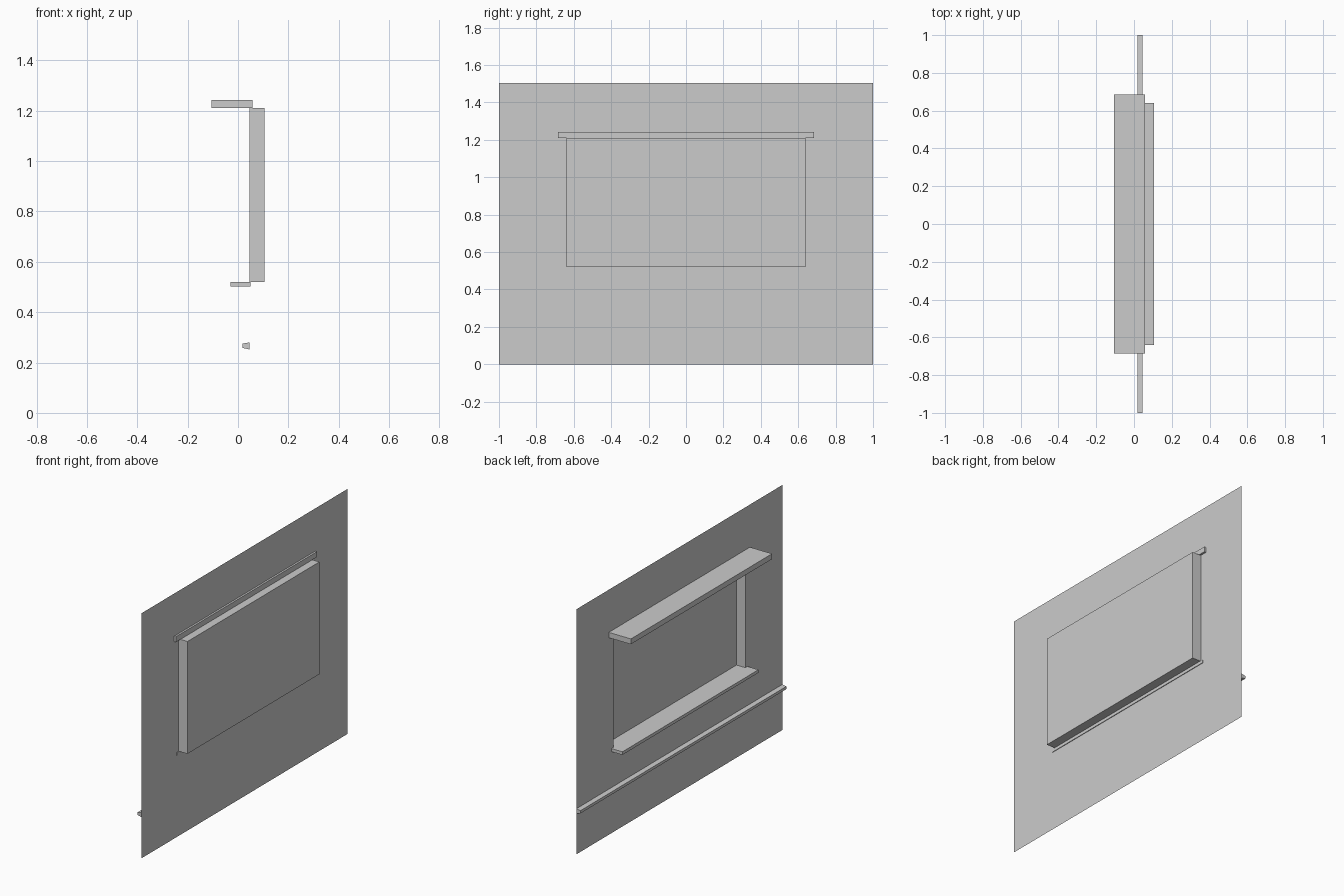
import bpy
import bmesh

cube = bpy.data.objects.get("Cube")
if cube:
    bpy.data.objects.remove(cube, do_unlink=True)

# One plain grey for everything
grey = bpy.data.materials.new("plain_grey")
grey.use_nodes = True
colour = (0.6, 0.6, 0.6, 1)
grey.diffuse_color = colour
grey.node_tree.nodes["Principled BSDF"].inputs["Base Color"].default_value = colour

WALL_X, BACK_X = 0.045, 0.105
OPEN_Y, OPEN_LOW, OPEN_HIGH = 0.64, 0.52, 1.21
WALL_HEIGHT = 1.505


def finish(name, bm):
    mesh = bpy.data.meshes.new(name)
    bm.to_mesh(mesh)
    bm.free()
    mesh.materials.append(grey)
    obj = bpy.data.objects.new(name, mesh)
    bpy.context.collection.objects.link(obj)
    return obj


def rectangle(bm, x, half_y, low, high):
    """Four corners in a plane of constant x."""
    corners = [(-half_y, low), (half_y, low), (half_y, high), (-half_y, high)]
    return [bm.verts.new((x, y, z)) for y, z in corners]


def bridge(bm, a, b):
    for i in range(4):
        j = (i + 1) % 4
        bm.faces.new((a[i], a[j], b[j], b[i]))


def bar(name, half_y, x0, low0, high0, x1, low1, high1):
    """Solid bar along y whose height may differ at its two faces."""
    bm = bmesh.new()
    a = rectangle(bm, x0, half_y, low0, high0)
    b = rectangle(bm, x1, half_y, low1, high1)
    bridge(bm, a, b)
    bm.faces.new(a)
    bm.faces.new(b)
    bmesh.ops.recalc_face_normals(bm, faces=bm.faces)
    return finish(name, bm)


# Thin wall sheet with a rectangular opening
bm = bmesh.new()
bridge(bm, rectangle(bm, WALL_X, 1, 0, WALL_HEIGHT),
       rectangle(bm, WALL_X, OPEN_Y, OPEN_LOW, OPEN_HIGH))
finish("wall", bm)

# Recess behind the opening, closed at the back
bm = bmesh.new()
mouth = rectangle(bm, WALL_X, OPEN_Y, OPEN_LOW, OPEN_HIGH)
back = rectangle(bm, BACK_X, OPEN_Y, OPEN_LOW, OPEN_HIGH)
bridge(bm, mouth, back)
bm.faces.new(back)
finish("window_recess", bm)

# Canopy and sill pass slightly through the wall
bar("window_canopy", 0.685, -0.105, OPEN_HIGH, 1.243, 0.057, OPEN_HIGH, 1.243)
bar("window_sill", 0.66, -0.03, 0.501, OPEN_LOW, 0.049, 0.501, OPEN_LOW)

# Tapered moulding along the lower wall
bar("wall_moulding", 1, 0.018, 0.258, 0.275, WALL_X, 0.252, 0.28)
